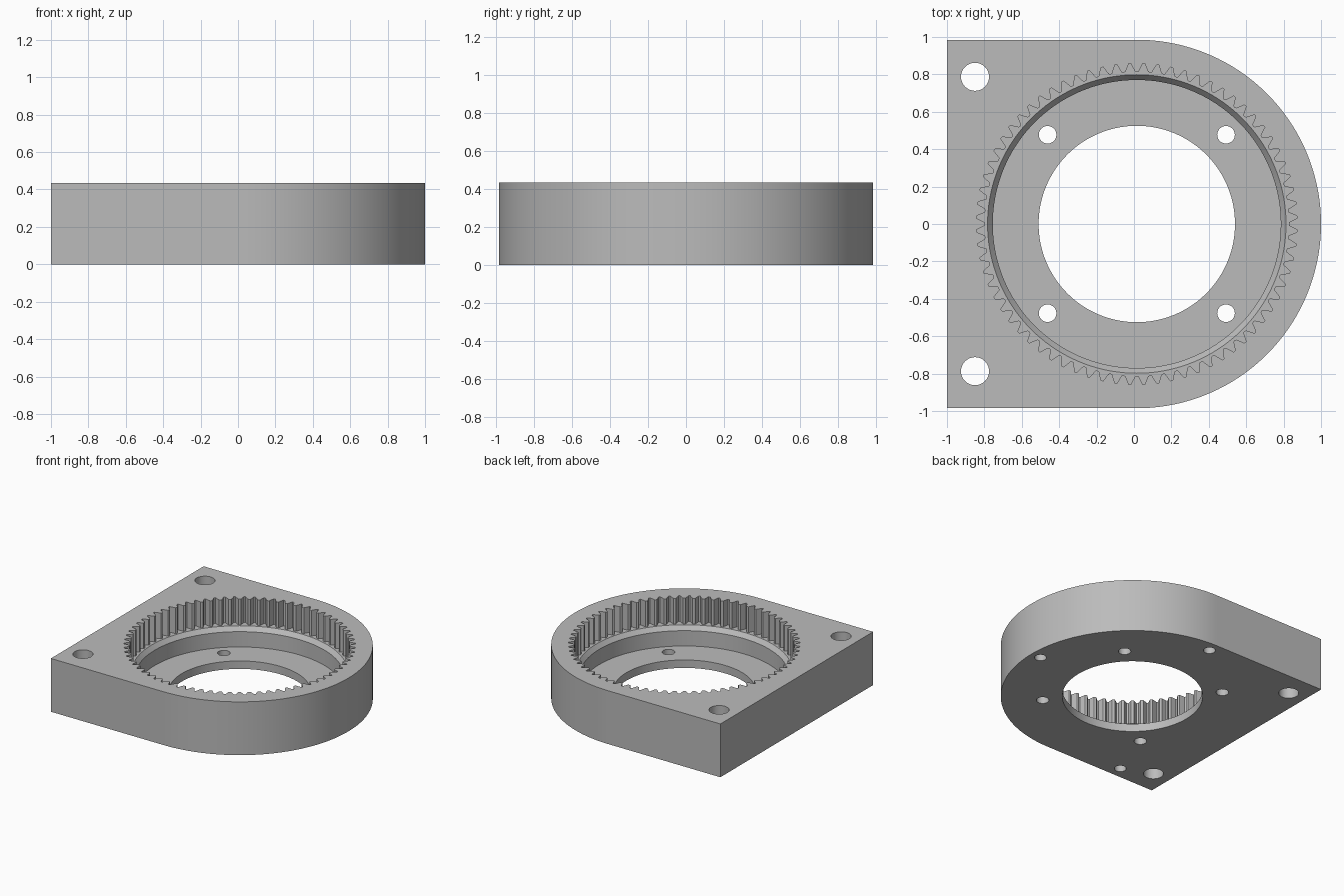
import bpy, bmesh, math

if "Cube" in bpy.data.objects:
    bpy.data.objects.remove(bpy.data.objects["Cube"], do_unlink=True)

HEIGHT, RADIUS, CENTRE = 0.435, 0.985, 0.015
TEETH = 72

grey = bpy.data.materials.new("plain grey")
grey.use_nodes = True
colour = (0.5, 0.5, 0.5, 1)
grey.diffuse_color = colour
grey.node_tree.nodes["Principled BSDF"].inputs["Base Color"].default_value = colour


def loft(name, sections):
    """Closed solid through a stack of (outline, z) sections."""
    bm = bmesh.new()
    rings = [[bm.verts.new((x, y, z)) for x, y in outline] for outline, z in sections]
    for low, high in zip(rings, rings[1:]):
        for i in range(len(low)):
            j = (i + 1) % len(low)
            bm.faces.new((low[i], low[j], high[j], high[i]))
    bm.faces.new(rings[0][::-1])
    bm.faces.new(rings[-1])
    mesh = bpy.data.meshes.new(name)
    bm.to_mesh(mesh)
    bm.free()
    obj = bpy.data.objects.new(name, mesh)
    bpy.context.collection.objects.link(obj)
    mesh.materials.append(grey)
    return obj


def circle(r, cx=CENTRE, cy=0.0, n=144):
    return [(cx + r * math.cos(2 * math.pi * i / n), cy + r * math.sin(2 * math.pi * i / n))
            for i in range(n)]


def drill(name, x, y, r, low, high):
    return loft(name, [(circle(r, x, y, 32), low), (circle(r, x, y, 32), high)])


def cut(body, cutter):
    cutter.hide_render = True
    mod = body.modifiers.new("cut", "BOOLEAN")
    mod.operation, mod.solver, mod.object = "DIFFERENCE", "EXACT", cutter
    bpy.context.view_layer.objects.active = body
    bpy.ops.object.modifier_apply(modifier=mod.name)
    bpy.data.objects.remove(cutter, do_unlink=True)


# Housing: square on one side, half round on the other
outline = [(-1, -RADIUS)]
for i in range(97):
    a = -math.pi / 2 + math.pi * i / 96
    outline.append((CENTRE + RADIUS * math.cos(a), RADIUS * math.sin(a)))
outline.append((-1, RADIUS))
housing = loft("ring_gear_housing", [(outline, 0), (outline, HEIGHT)])

# Stepped bore with a sloped shoulder
bore = [(0.525, -0.1), (0.525, 0.065), (0.77, 0.065), (0.77, 0.19), (0.798, 0.225), (0.798, 0.6)]
cut(housing, loft("bore_cutter", [(circle(r), z) for r, z in bore]))

# Inner teeth: each tooth is a short run of (fraction of pitch, radius)
tooth = [(-0.42, 0.858), (-0.36, 0.848), (-0.14, 0.815), (0, 0.812),
         (0.14, 0.815), (0.36, 0.848), (0.42, 0.858)]
gear = []
for k in range(TEETH):
    for f, r in tooth:
        a = 2 * math.pi * (k + f) / TEETH
        gear.append((CENTRE + r * math.cos(a), r * math.sin(a)))
cut(housing, loft("tooth_cutter", [(gear, 0.225), (gear, 0.6)]))

# Mounting holes through the corners and through the floor
for side in (-1, 1):
    cut(housing, drill("corner_hole", -0.85, side * 0.787, 0.075, -0.1, 0.6))
    for end in (-1, 1):
        cut(housing, drill("floor_hole", CENTRE + end * 0.477, side * 0.477, 0.047, -0.1, 0.12))

# Blind holes in the underside
for x, y in ((0.913, 0), (CENTRE, 0.895), (-0.61, -0.887)):
    cut(housing, drill("blind_hole", x, y, 0.045, -0.1, 0.18))

bpy.ops.object.select_all(action="DESELECT")
housing.select_set(True)
bpy.context.view_layer.objects.active = housing
bpy.ops.object.shade_smooth_by_angle(angle=math.radians(25))
